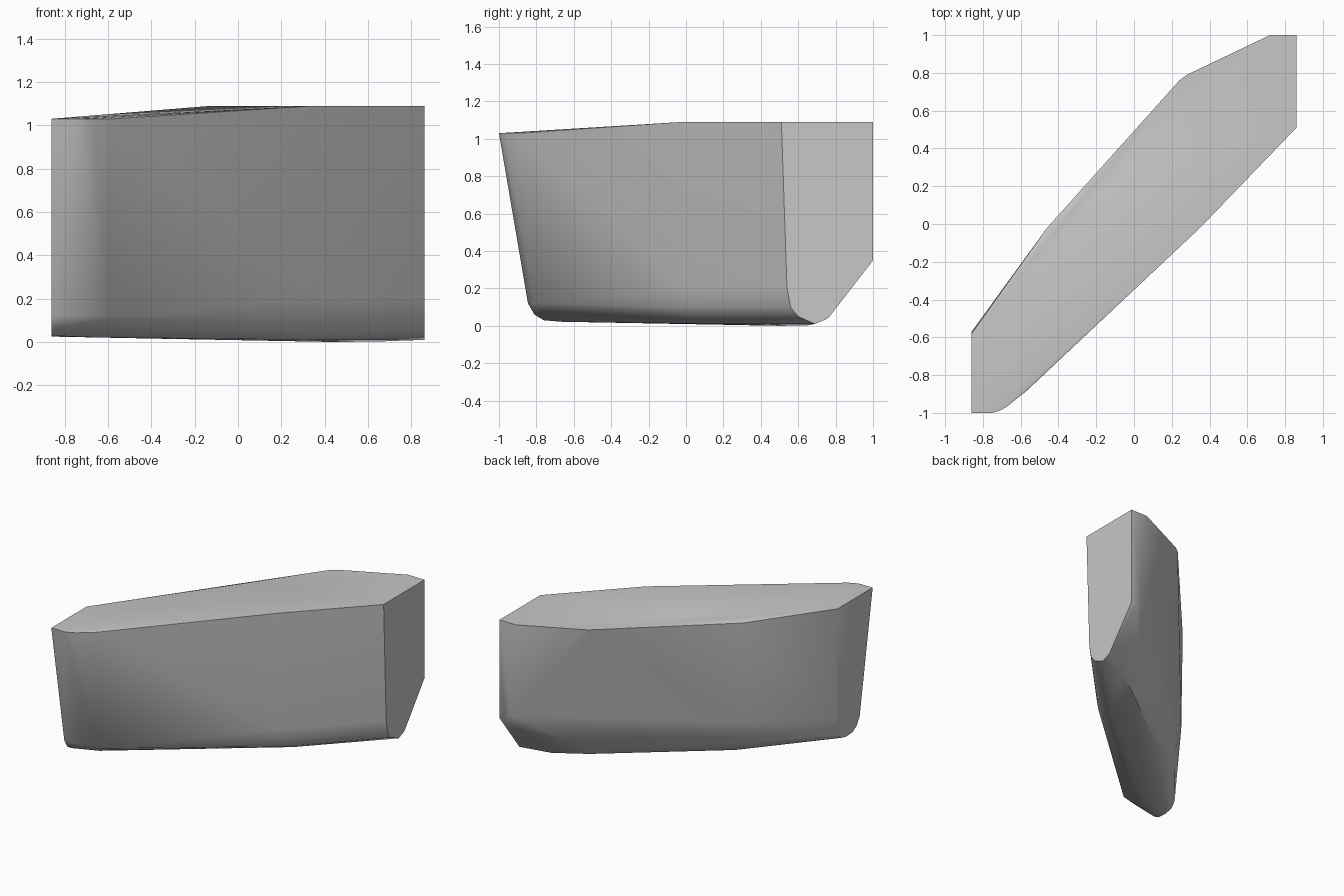
import bpy
import bmesh
import math
from mathutils import Vector

cube = bpy.data.objects.get("Cube")
if cube:
    bpy.data.objects.remove(cube, do_unlink=True)


def make_material(name, color):
    material = bpy.data.materials.new(name)
    material.use_nodes = True
    material.diffuse_color = color
    material.node_tree.nodes["Principled BSDF"].inputs["Base Color"].default_value = color
    return material


def at_height(outline, z):
    return [Vector((x, y, z)) for x, y in outline]


def at_end(profile, x):
    return [Vector((x, y, z)) for y, z in profile]


def hull_object(name, points, material):
    """Wrap a convex skin around the outline points."""
    bm = bmesh.new()
    for point in points:
        bm.verts.new(point)
    skin = bmesh.ops.convex_hull(bm, input=bm.verts)
    spare = {v for key in ("geom_interior", "geom_unused")
             for v in skin[key] if isinstance(v, bmesh.types.BMVert)}
    bmesh.ops.delete(bm, geom=list(spare), context="VERTS")
    bmesh.ops.dissolve_limit(bm, angle_limit=math.radians(0.5),
                             verts=bm.verts, edges=bm.edges)
    bmesh.ops.recalc_face_normals(bm, faces=bm.faces)
    mesh = bpy.data.meshes.new(name)
    bm.to_mesh(mesh)
    bm.free()
    mesh.materials.append(material)
    block = bpy.data.objects.new(name, mesh)
    bpy.context.collection.objects.link(block)
    return block


# Flat top, sloping down toward the right end and the back
points = at_height([(0.35, -0.02), (0.86, 0.51), (0.86, 1), (0.72, 1),
                    (0.28, 0.79), (0.24, 0.76), (-0.12, 0.24)], 1.09)
points += at_height([(-0.86, -1), (-0.75, -1), (-0.71, -0.988), (-0.67, -0.965),
                     (-0.62, -0.925), (-0.57, -0.885),
                     (-0.86, -0.58), (-0.46, -0.02)], 1.03)

# Flat end faces
points += at_end([(1, 0.35), (0.76, 0.04), (0.69, 0.01)], 0.86)
points += at_end([(-0.845, 0.12), (-0.81, 0.06), (-0.76, 0.03), (-0.68, 0.025),
                  (-0.62, 0.04), (-0.585, 0.08), (-0.57, 0.2), (-0.57, 0.9)], -0.86)

# Rounded lower edge of the front wall
for x, y in [(0.35, -0.02), (0.86, 0.51)]:
    for inset, z in [(0.03, 0.2), (0.05, 0.1), (0.09, 0.05), (0.18, 0.01)]:
        points.append(Vector((x, y + inset, z)))

# Rounded lower front corner
points += at_height([(-0.7, -0.845), (-0.59, -0.815)], 0.12)
points += [Vector((-0.655, -0.74, 0.06)), Vector((-0.685, -0.67, 0.022))]

# Back wall and underside
points += [Vector(p) for p in [(0.81, 1, 0.35), (0.77, 1, 0.39), (-0.455, -0.03, 0.27),
                               (-0.425, -0.06, 0.1), (-0.35, -0.09, 0.015),
                               (0.42, 0.55, 0.05), (0.45, 0.51, 0), (0.67, 0.65, 0.003)]]

stone = make_material("plain grey", (0.57, 0.57, 0.57, 1))
block = hull_object("rounded_block", points, stone)

bpy.ops.object.select_all(action="DESELECT")
block.select_set(True)
bpy.context.view_layer.objects.active = block
bpy.ops.object.shade_smooth_by_angle(angle=math.radians(40))
